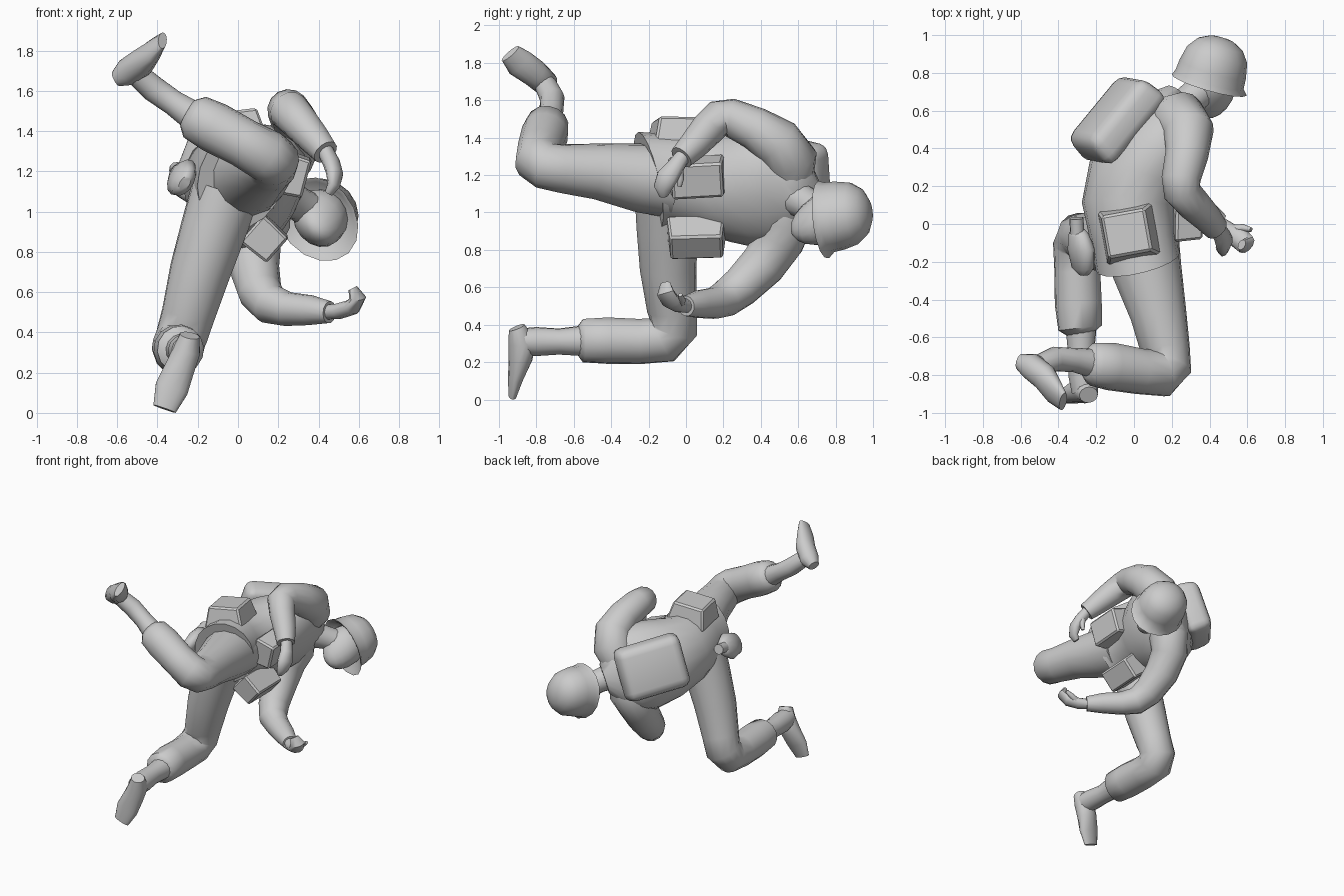
import bpy, bmesh, math
from mathutils import Vector, Matrix

grey = bpy.data.materials.new("plain grey")
grey.diffuse_color = (0.6, 0.6, 0.6, 1)

W = Vector((0.43, 0, 0.9)).normalized()      # across the body, shoulder to shoulder


def finish(name, bm, angle=50):
    bmesh.ops.recalc_face_normals(bm, faces=bm.faces)
    me = bpy.data.meshes.new(name)
    bm.to_mesh(me)
    bm.free()
    ob = bpy.data.objects.new(name, me)
    bpy.context.collection.objects.link(ob)
    me.materials.append(grey)
    bpy.ops.object.select_all(action='DESELECT')
    ob.select_set(True)
    bpy.context.view_layer.objects.active = ob
    bpy.ops.object.shade_smooth_by_angle(angle=math.radians(angle))
    return ob


def tube(name, rings, side=None, n=14):
    """Rings are (x, y, z, radius along side, radius across)."""
    bm = bmesh.new()
    pts = [Vector(r[:3]) for r in rings]
    loops = []
    for i, r in enumerate(rings):
        a = (pts[i] - pts[i - 1]).normalized() if i else Vector()
        b = (pts[i + 1] - pts[i]).normalized() if i + 1 < len(pts) else Vector()
        t = (a + b).normalized()
        s = Vector(side) if side else (t.orthogonal() if i == 0 else u)
        u = (s - t * s.dot(t)).normalized()
        v = t.cross(u)
        loops.append([bm.verts.new(pts[i] + u * r[3] * math.cos(k * math.tau / n)
                                   + v * r[4] * math.sin(k * math.tau / n)) for k in range(n)])
    for p, q in zip(loops, loops[1:]):
        for k in range(n):
            bm.faces.new((p[k], p[(k + 1) % n], q[(k + 1) % n], q[k]))
    bm.faces.new(loops[0])
    bm.faces.new(loops[-1])
    return finish(name, bm)


def limb(name, pts, **kw):
    """Round tube from (x, y, z, radius)."""
    return tube(name, [(*p, p[3]) for p in pts], **kw)


def frame(loc, normal, along):
    z = Vector(normal).normalized()
    x = Vector(along)
    x = (x - z * x.dot(z)).normalized()
    m = Matrix((x, z.cross(x), z)).transposed().to_4x4()
    m.translation = loc
    return m


def pouch(name, loc, normal, along, size, bevel=0.02, segs=1, taper=0.85, angle=30):
    """Box whose outer face is narrower than its base."""
    bm = bmesh.new()
    bmesh.ops.create_cube(bm, size=1)
    for v in bm.verts:
        f = taper if v.co.z > 0 else 1
        v.co = Vector((v.co.x * size[0] * f, v.co.y * size[1] * f, v.co.z * size[2]))
    bmesh.ops.bevel(bm, geom=bm.edges[:], offset=bevel, segments=segs, profile=0.5, affect='EDGES')
    bm.transform(frame(loc, normal, along))
    return finish(name, bm, angle)


# Jacket, from the hem to the collar, with a slanted hem
jacket = tube("jacket", [(0.02, -0.20, 1.17, 0.27, 0.215), (0.0, -0.09, 1.17, 0.255, 0.22),
                         (-0.025, 0.1, 1.155, 0.26, 0.25), (0.015, 0.25, 1.135, 0.30, 0.255),
                         (0.085, 0.40, 1.12, 0.325, 0.24), (0.15, 0.52, 1.11, 0.31, 0.19),
                         (0.20, 0.61, 1.09, 0.23, 0.14), (0.25, 0.66, 1.07, 0.11, 0.10)], side=W, n=18)
for v in jacket.data.vertices[:18]:
    v.co.y -= 0.25 * (v.co.z - 1.17) + 0.08 * (0.02 - v.co.x)

# Trouser legs, ankles and boots
limb("raised_trouser_leg", [(0.04, -0.08, 1.17, 0.20), (0.07, -0.25, 1.185, 0.185), (0.13, -0.48, 1.22, 0.15),
                            (0.165, -0.66, 1.235, 0.132), (0.18, -0.75, 1.25, 0.128), (0.14, -0.79, 1.28, 0.13),
                            (0.03, -0.78, 1.34, 0.122), (-0.12, -0.755, 1.42, 0.127), (-0.215, -0.742, 1.47, 0.115),
                            (-0.25, -0.738, 1.49, 0.075)])
limb("standing_trouser_leg", [(-0.06, -0.10, 1.10, 0.175), (-0.12, -0.10, 0.92, 0.165), (-0.19, -0.095, 0.70, 0.152),
                              (-0.25, -0.075, 0.48, 0.133), (-0.28, -0.065, 0.38, 0.13), (-0.30, -0.12, 0.32, 0.13),
                              (-0.30, -0.25, 0.31, 0.122), (-0.295, -0.42, 0.315, 0.125), (-0.285, -0.55, 0.315, 0.117),
                              (-0.28, -0.58, 0.315, 0.075)])
limb("raised_ankle", [(-0.20, -0.74, 1.46, 0.08), (-0.32, -0.72, 1.54, 0.064), (-0.42, -0.715, 1.61, 0.066),
                      (-0.50, -0.75, 1.68, 0.06)])
limb("standing_ankle", [(-0.28, -0.52, 0.315, 0.085), (-0.28, -0.68, 0.31, 0.070), (-0.27, -0.80, 0.31, 0.078),
                        (-0.26, -0.89, 0.31, 0.07)])
tube("raised_boot", [(-0.605, -0.73, 1.66, 0.04, 0.045), (-0.55, -0.75, 1.69, 0.072, 0.068),
                     (-0.475, -0.81, 1.745, 0.068, 0.075), (-0.42, -0.89, 1.80, 0.045, 0.08),
                     (-0.375, -0.94, 1.85, 0.024, 0.06)], side=(0.75, 0.3, -0.5))
tube("standing_boot", [(-0.24, -0.905, 0.385, 0.045, 0.05), (-0.255, -0.875, 0.31, 0.075, 0.07),
                       (-0.29, -0.885, 0.22, 0.064, 0.076), (-0.33, -0.91, 0.12, 0.042, 0.085),
                       (-0.365, -0.928, 0.02, 0.022, 0.06)], side=(0, 1, 0))

# Sleeves, starting well inside the jacket
limb("upper_sleeve", [(0.18, 0.56, 1.17, 0.12), (0.24, 0.56, 1.28, 0.145), (0.29, 0.49, 1.375, 0.135),
                      (0.28, 0.37, 1.45, 0.115), (0.25, 0.24, 1.505, 0.105), (0.255, 0.17, 1.50, 0.10),
                      (0.31, 0.11, 1.44, 0.092), (0.38, 0.04, 1.36, 0.08), (0.435, -0.025, 1.295, 0.066)])
limb("lower_sleeve", [(0.15, 0.54, 1.06, 0.12), (0.12, 0.54, 0.96, 0.145), (0.08, 0.50, 0.85, 0.135),
                      (0.08, 0.41, 0.72, 0.125), (0.11, 0.29, 0.60, 0.11), (0.16, 0.21, 0.54, 0.10),
                      (0.25, 0.15, 0.515, 0.085), (0.36, 0.07, 0.51, 0.075), (0.455, 0.0, 0.50, 0.055)])

# Curled hands with thumbs
tube("upper_hand", [(0.43, -0.01, 1.31, 0.04, 0.04), (0.465, -0.06, 1.24, 0.05, 0.042),
                    (0.48, -0.10, 1.19, 0.062, 0.04), (0.475, -0.125, 1.13, 0.05, 0.03),
                    (0.45, -0.12, 1.09, 0.025, 0.02)], side=(0.3, 1, 0), n=10)
limb("upper_thumb", [(0.46, -0.04, 1.25, 0.025), (0.47, -0.03, 1.18, 0.02), (0.46, -0.035, 1.14, 0.012)], n=8)
tube("lower_hand", [(0.44, 0.01, 0.50, 0.038, 0.038), (0.50, -0.04, 0.505, 0.05, 0.04),
                    (0.565, -0.08, 0.525, 0.058, 0.04), (0.595, -0.11, 0.57, 0.055, 0.032),
                    (0.57, -0.11, 0.62, 0.03, 0.02)], side=(0.6, 0.8, 0), n=10)
limb("lower_thumb", [(0.52, -0.03, 0.51, 0.025), (0.58, -0.02, 0.53, 0.02), (0.62, -0.03, 0.56, 0.012)], n=8)

# Neck and head
limb("neck", [(0.22, 0.58, 1.08, 0.10), (0.30, 0.66, 1.04, 0.085), (0.38, 0.73, 0.99, 0.09)])
up, face = Vector((0.29, 0.95, 0.15)), Vector((0.55, -0.25, -0.7))
head = bmesh.new()
bmesh.ops.create_uvsphere(head, u_segments=16, v_segments=10, radius=1)
for v in head.verts:                          # narrow the jaw and push the chin forward
    low = max(0, -v.co.z)
    v.co = Vector((v.co.x * 0.145 + low * 0.04, v.co.y * 0.135 * (1 - 0.25 * low), v.co.z * 0.19))
head.transform(frame((0.405, 0.745, 0.97), up, face))
finish("head", head)

# Helmet shell with a brim that is longer at the face
profile = [(0.0, 0.235), (0.07, 0.225), (0.13, 0.195), (0.172, 0.14), (0.19, 0.06), (0.195, 0.0), (0.208, -0.03),
           (0.185, -0.02), (0.15, 0.02), (0.0, 0.03)]
shell = bmesh.new()
loops = []
for r, h in profile:
    ring = []
    for k in range(16):
        c, s = math.cos(k * math.tau / 16), math.sin(k * math.tau / 16)
        ring.append(shell.verts.new((r * c + (max(0, c) * 0.03 if h < 0 else 0), r * 0.93 * s, h)))
    loops.append(ring)
for p, q in zip(loops, loops[1:]):
    for k in range(16):
        shell.faces.new((p[k], p[(k + 1) % 16], q[(k + 1) % 16], q[k]))
bmesh.ops.remove_doubles(shell, verts=shell.verts, dist=0.0005)
shell.transform(frame((0.40, 0.765, 0.975), up, face))
finish("helmet", shell)

# Backpack and pouches
pouch("backpack", (-0.095, 0.555, 1.21), (-0.66, 0.62, 0.30), (0.68, 0.68, -0.22), (0.50, 0.41, 0.19), 0.06, 3, 0.92, 50)
pouch("hip_pouch", (-0.03, -0.05, 1.42), (-0.12, 0.0, 1), (1, 0.18, 0), (0.30, 0.29, 0.16), 0.012, 1, 0.78)
pouch("upper_chest_pouch", (0.27, 0.06, 1.185), (0.95, 0, -0.25), (0, 1, 0.06), (0.30, 0.21, 0.15), 0.012, 1, 0.9)
pouch("lower_chest_pouch", (0.135, 0.055, 0.865), (0.75, 0, -0.66), (0, 1, 0.05), (0.31, 0.18, 0.17), 0.012, 1, 0.9)

# Canteen with its cap on the back hip
tube("canteen", [(-0.265, -0.265, 1.14, 0.04, 0.025), (-0.27, -0.23, 1.15, 0.08, 0.05), (-0.28, -0.13, 1.17, 0.10, 0.06),
                 (-0.295, -0.05, 1.19, 0.065, 0.045), (-0.30, -0.03, 1.20, 0.03, 0.03)], side=(0.5, 0, 0.85))
limb("canteen_cap", [(-0.30, -0.05, 1.195, 0.038), (-0.305, 0.03, 1.21, 0.038)], n=10)
